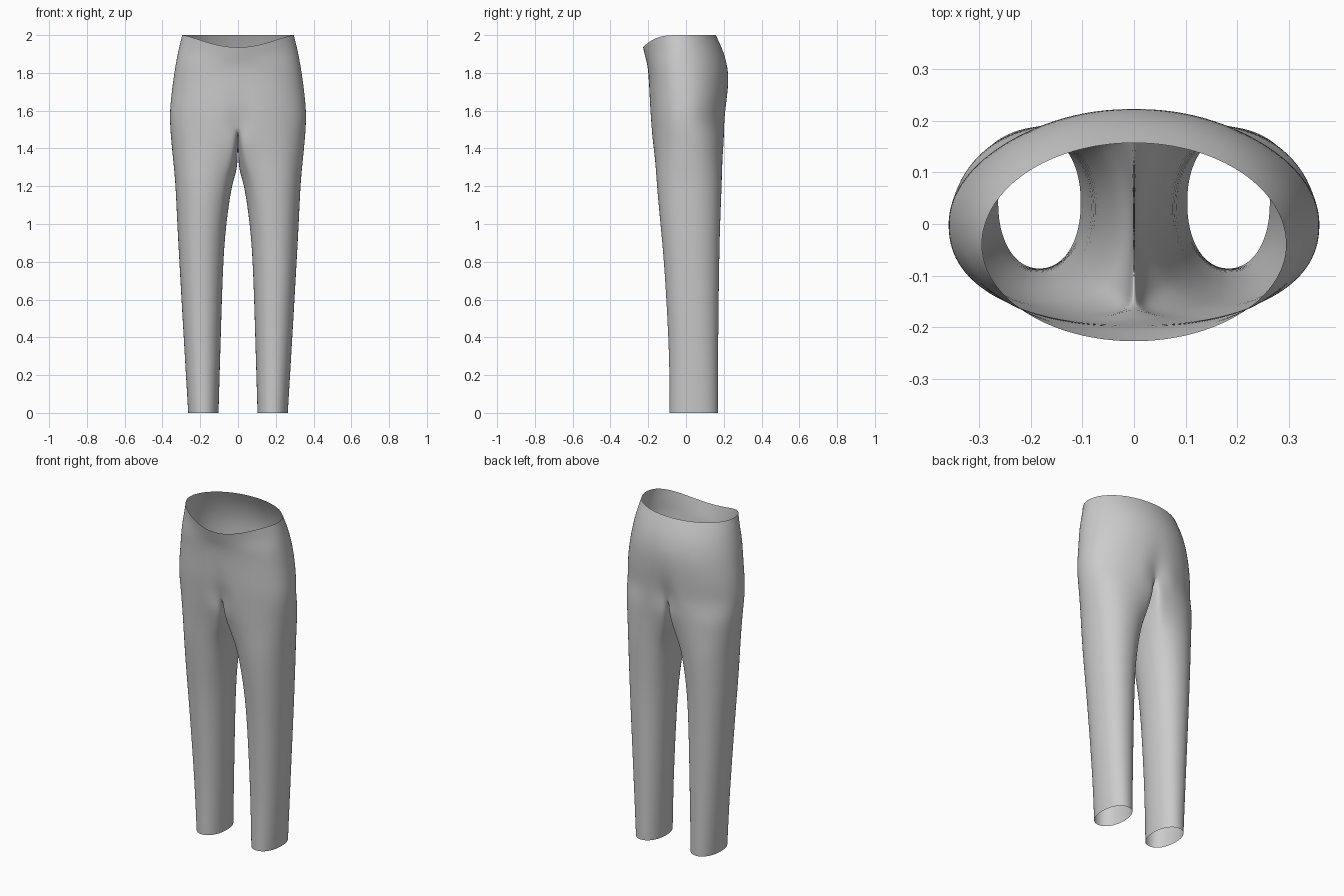
import bpy, bmesh
from math import sin, cos, pi, exp, radians

cube = bpy.data.objects.get("Cube")
if cube:
    bpy.data.objects.remove(cube)

OUTER, INNER = 24, 10     # segments round the outside and along the inseam
SPREAD = radians(132)     # half angle of a leg covered by the outer arc

# z, half width, front y, back y, widest y, front drop, centre pinch
BODY = [
    (2.00, .296, -.228, .158, -.04, .065, 0),
    (1.93, .314, -.216, .192, -.03, .045, 0),
    (1.86, .328, -.204, .215, -.02, .02, 0),
    (1.78, .341, -.198, .227, -.01, 0, 0),
    (1.68, .354, -.196, .223, 0, 0, .02),
    (1.60, .361, -.194, .216, 0, 0, .07),
    (1.53, .361, -.190, .212, 0, 0, .15),
]
# z, inner x, outer x, front y, back y, roundness, inseam dip
LEG = [
    (1.44, 0.002, .354, -.184, .208, .25, .08),
    (1.36, .003, .346, -.174, .202, .5, .045),
    (1.28, .012, .338, -.164, .196, .75, .015),
    (1.20, .034, .331, -.156, .191, .92, 0),
    (1.00, .063, .322, -.136, .181, 1, 0),
    (0.80, .079, .311, -.116, .176, 1, 0),
    (0.40, .091, .288, -.093, .171, 1, 0),
    (0.20, .097, .276, -.088, .170, 1, 0),
    (0.00, .103, .264, -.087, .170, 1, 0),
]


def power(value, exponent):
    return abs(value) ** exponent * (1 if value >= 0 else -1)


def body_ring(z, width, front, back, mid, drop, pinch):
    """Half ring from the centre front round the hip to the centre back."""
    ring = []
    for i in range(OUTER + 1):
        a = -pi / 2 + pi * i / OUTER
        c, s = max(cos(a), 0), sin(a)
        full = .87 if s < 0 and z < 1.9 else 1
        x = 0 if i in (0, OUTER) else width * c ** full
        y = mid + (back - mid if s > 0 else mid - front) * power(s, full)
        y *= 1 - pinch * exp(-(x / .05) ** 2)
        ring.append((x, y, z - drop * max(0, -s) ** 3))
    return ring


def leg_ring(z, inner, outer, front, back, roundness, dip):
    """Closed ring blending from a half-hip shape into a round leg."""
    ring = []
    mid, depth = (front + back) / 2, (back - front) / 2
    centre, radius = (inner + outer) / 2, (outer - inner) / 2
    for i in range(OUTER + INNER):
        if i <= OUTER:
            u = i / OUTER * 2 - 1
            a = SPREAD * u
            flat = (inner + 2 * radius * max(cos(u * pi / 2), 0) ** .9,
                    mid + depth * power(sin(u * pi / 2), .9))
            sag = 0
        else:
            u = (i - OUTER) / INNER
            a = SPREAD + (2 * pi - 2 * SPREAD) * u
            flat = (inner, mid + depth * (1 - 2 * u))
            sag = dip * sin(pi * u)
        x = centre + radius * power(cos(a), .93)
        y = mid + depth * power(sin(a), .93)
        ring.append((flat[0] + (x - flat[0]) * roundness,
                     flat[1] + (y - flat[1]) * roundness, z - sag))
    return ring


bm = bmesh.new()


def add_ring(points):
    return [bm.verts.new(p) for p in points]


def bridge(upper, lower, closed):
    count = len(upper)
    for i in range(count if closed else count - 1):
        j = (i + 1) % count
        bm.faces.new((upper[i], lower[i], lower[j], upper[j]))


# Waist and hips
rings = [add_ring(body_ring(*row)) for row in BODY]
for upper, lower in zip(rings, rings[1:]):
    bridge(upper, lower, False)

# Crotch seam, running under the body from back to front
hip = rings[-1]
start, end = hip[-1].co, hip[0].co
seam = []
for k in range(1, INNER):
    p = start.lerp(end, k / INNER)
    seam.append((0, p.y, p.z - .12 * sin(pi * k / INNER)))

# Leg
previous = hip + add_ring(seam)
for row in LEG:
    current = add_ring(leg_ring(*row))
    bridge(previous, current, True)
    previous = current

bmesh.ops.recalc_face_normals(bm, faces=bm.faces)
# Make the cloth face outwards, judged by the hip side
bm.faces.ensure_lookup_table()
side = max(bm.faces, key=lambda f: f.calc_center_median().x)
if side.normal.x < 0:
    bmesh.ops.reverse_faces(bm, faces=bm.faces)

mesh = bpy.data.meshes.new("trousers")
bm.to_mesh(mesh)
bm.free()
trousers = bpy.data.objects.new("trousers", mesh)
bpy.context.collection.objects.link(trousers)

# Other half and smoothing
mirror = trousers.modifiers.new("mirror", 'MIRROR')
mirror.use_mirror_merge = True
mirror.merge_threshold = .0005
smooth = trousers.modifiers.new("smooth", 'SUBSURF')
smooth.levels = smooth.render_levels = 2

# Grey cloth
cloth = bpy.data.materials.new("grey cloth")
cloth.use_nodes = True
grey = (.6, .6, .6, 1)
cloth.diffuse_color = grey
shader = cloth.node_tree.nodes["Principled BSDF"]
shader.inputs["Base Color"].default_value = grey
shader.inputs["Roughness"].default_value = .8
mesh.materials.append(cloth)
for face in mesh.polygons:
    face.use_smooth = True
